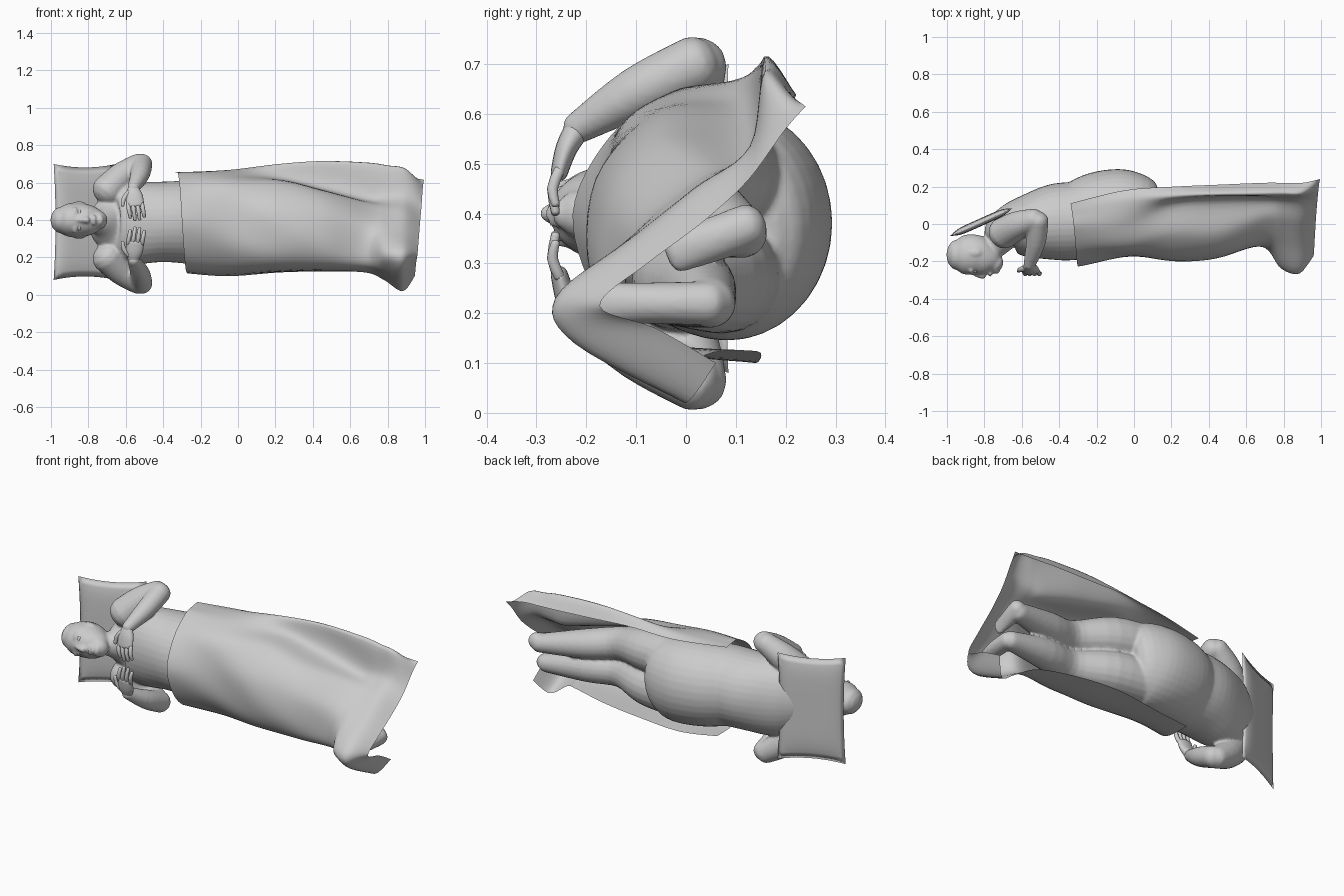
import bpy, bmesh, math
from mathutils import Vector

if "Cube" in bpy.data.objects:
    bpy.data.objects.remove(bpy.data.objects["Cube"])

GREY = bpy.data.materials.new("plain_grey")
GREY.diffuse_color = (0.6, 0.6, 0.6, 1)
GREY.use_nodes = True
GREY.node_tree.nodes["Principled BSDF"].inputs["Base Color"].default_value = GREY.diffuse_color
MID = 0.38  # body symmetry height for the arms


def spline(rows, k):
    """Catmull-Rom resample of a list of equal-length number rows."""
    rows = [Vector(r) for r in rows]
    out = []
    for i in range(len(rows) - 1):
        p0, p1, p2 = rows[max(i - 1, 0)], rows[i], rows[i + 1]
        p3 = rows[min(i + 2, len(rows) - 1)]
        for j in range(k):
            t = j / k
            out.append(0.5 * (2 * p1 + (p2 - p0) * t + (2 * p0 - 5 * p1 + 4 * p2 - p3) * t * t
                              + (3 * p1 - p0 - 3 * p2 + p3) * t ** 3))
    return out + [rows[-1]]


def finish(name, bm, recalc=True):
    if recalc:
        bmesh.ops.recalc_face_normals(bm, faces=bm.faces)
    for f in bm.faces:
        f.smooth = True
    me = bpy.data.meshes.new(name)
    bm.to_mesh(me)
    bm.free()
    me.materials.append(GREY)
    ob = bpy.data.objects.new(name, me)
    bpy.context.collection.objects.link(ob)
    return ob


def tube(bm, pts, ref=(0, 0, 1), n=20, k=4, flat=0.8):
    """Round-ended limb through (x, y, z, half width along ref, half depth)."""
    P = spline([p if len(p) == 5 else (*p, p[3]) for p in pts], k)
    C = [Vector(p[:3]) for p in P]
    rings = []
    last = len(P) - 1
    for i, p in enumerate(P):
        t = (C[min(i + 1, last)] - C[max(i - 1, 0)]).normalized()
        u = Vector(ref) - t * t.dot(Vector(ref))
        u.normalize()
        v = t.cross(u)
        steps = [(0, 1)]
        r = min(p[3], p[4]) * flat
        caps = [(r * math.sin(a), math.cos(a)) for a in (0.5, 1.0, 1.4)]
        if i == 0:
            steps = [(-o, s) for o, s in reversed(caps)] + steps
        elif i == last:
            steps = steps + caps
        for o, s in steps:
            rings.append([bm.verts.new(C[i] + t * o + u * (p[3] * s * math.cos(a)) + v * (p[4] * s * math.sin(a)))
                          for a in (2 * math.pi * q / n for q in range(n))])
    for A, B in zip(rings, rings[1:]):
        for q in range(n):
            bm.faces.new((A[q], A[(q + 1) % n], B[(q + 1) % n], B[q]))
    bm.faces.new(rings[0])
    bm.faces.new(rings[-1])


def ball(bm, c, s):
    new = bmesh.ops.create_uvsphere(bm, u_segments=20, v_segments=12, radius=1)["verts"]
    for v in new:
        v.co = Vector((c[i] + v.co[i] * s[i] for i in range(3)))


def side(p, top):
    """Mirror a point to the lower side of the body."""
    return p if top else (p[0], p[1], 2 * MID - p[2], *p[3:])


# Body: torso, neck and head merged with limbs by a remesh
bm = bmesh.new()
tube(bm, [(-.80, -.14, .395, .058, .06), (-.745, -.115, .39, .07, .07), (-.70, -.05, .385, .15, .11),
          (-.64, -.025, .385, .205, .145), (-.55, -.01, .385, .22, .175), (-.42, .01, .39, .215, .205),
          (-.30, .02, .39, .22, .21), (-.18, .06, .385, .232, .22), (-.06, .083, .38, .235, .212),
          (.02, .083, .38, .225, .185), (.06, .07, .375, .20, .15)], n=36, flat=.25)
HZ = .4
tube(bm, [(-.945, -.165, HZ, .072, .083), (-.91, -.165, HZ, .088, .104),
          (-.85, -.165, HZ, .093, .108), (-.80, -.185, HZ, .083, .094), (-.765, -.20, HZ, .068, .078),
          (-.74, -.215, HZ, .048, .05)], n=32)
# Face relief
tube(bm, [(-.855, -.266, HZ, .011), (-.82, -.278, HZ, .014), (-.803, -.278, HZ, .018, .015)])
ball(bm, (-.769, -.268, HZ), (.011, .013, .03))
ball(bm, (-.735, -.25, HZ), (.018, .018, .028))
for s in (-1, 1):
    ball(bm, (-.872, -.25, HZ + s * .038), (.013, .015, .034))   # brow
    ball(bm, (-.85, -.155, HZ + s * .09), (.033, .02, .010))     # ear
# Arms folded over the chest
for top in (True, False):
    tube(bm, [side(p, top) for p in ((-.70, -.05, .555, .085), (-.62, -.005, .635, .075), (-.53, .025, .70, .058))],
         ref=(0, 1, 0))
    tube(bm, [side(p, top) for p in ((-.515, .02, .70, .058), (-.525, -.1, .642, .052), (-.56, -.22, .57, .032))],
         ref=(1, 0, 0))
# Legs and feet
tube(bm, [(0, .08, .485, .12), (.2, .055, .475, .115), (.42, -.01, .43, .09), (.62, .045, .395, .08),
          (.87, .115, .36, .05)])
tube(bm, [(0, .08, .28, .12), (.2, .055, .275, .115), (.42, -.02, .265, .09), (.62, .02, .25, .08),
          (.87, .05, .22, .05)])
tube(bm, [(.88, .125, .375, .045), (.88, .06, .35, .045, .04), (.885, -.025, .322, .043, .02)])
tube(bm, [(.88, .05, .22, .045), (.87, -.07, .22, .042, .045), (.85, -.20, .22, .042, .02)])
body = finish("body", bm)
bpy.context.view_layer.objects.active = body
body.select_set(True)
m = body.modifiers.new("merge", "REMESH")
m.mode, m.voxel_size, m.use_smooth_shade = "VOXEL", .008, True
m2 = body.modifiers.new("soften", "SMOOTH")
m2.factor, m2.iterations = .5, 4
for name in ("merge", "soften"):
    bpy.ops.object.modifier_apply(modifier=name)
if not body.data.materials:
    body.data.materials.append(GREY)

# Closed eyes
bm = bmesh.new()
for s in (-1, 1):
    ball(bm, (-.849, -.25, HZ + s * .036), (.012, .012, .019))
finish("eyes", bm)

# Hands with separate fingers
for top in (True, False):
    bm = bmesh.new()
    tube(bm, [side(p, top) for p in ((-.56, -.218, .57, .03, .026), (-.555, -.24, .53, .045, .022),
                                     (-.55, -.255, .48, .048, .017))], ref=(1, 0, 0))
    for i, tip in enumerate((.415, .402, .404, .42)):
        x = -.588 + i * .025
        tube(bm, [side(p, top) for p in ((x, -.255, .485, .0115), (x + .006, -.268, .45, .0115),
                                         (x + .012, -.262, tip, .009))], ref=(1, 0, 0), n=10, k=2)
    tube(bm, [side(p, top) for p in ((-.585, -.235, .545, .016), (-.61, -.245, .515, .013),
                                     (-.617, -.25, .48, .010))], ref=(0, 1, 0), n=10, k=2)
    finish("left_hand" if top else "right_hand", bm)

# Blanket: rows along the body, each (top x, bottom x, then y, z pairs from top edge to bottom edge)
ROWS = [
    (-.34, -.27, .11, .655, .05, .655, -.03, .645, -.15, .56, -.225, .40, -.19, .25, -.08, .14, .10, .115),
    (-.05, -.05, .18, .65, .12, .668, .0, .645, -.12, .58, -.175, .42, -.155, .25, -.05, .13, .14, .10),
    (.22, .22, .20, .66, .15, .70, .10, .625, -.06, .60, -.18, .47, -.185, .25, -.08, .14, .15, .12),
    (.45, .45, .21, .65, .155, .715, .125, .575, -.05, .55, -.165, .43, -.175, .26, -.10, .15, .12, .125),
    (.69, .68, .22, .64, .16, .705, .13, .525, .02, .485, -.09, .38, -.125, .24, -.09, .15, .05, .12),
    (.80, .78, .22, .635, .16, .69, .13, .53, .02, .46, -.10, .36, -.235, .23, -.18, .15, -.02, .08),
    (.90, .88, .22, .63, .16, .67, .13, .53, .01, .44, -.12, .335, -.255, .23, -.22, .14, .0, .02),
    (.995, .945, .24, .615, .20, .57, .13, .47, .04, .39, -.08, .30, -.17, .215, -.06, .17, .06, .10),
]
bm = bmesh.new()
grid = []
for row in spline(ROWS, 8):
    pairs = [(row[2 + 2 * i], row[3 + 2 * i]) for i in range(8)]
    line = []
    cross = spline(pairs, 6)
    for j, (y, z) in enumerate(cross):
        f = j / (len(cross) - 1)
        x = row[0] + (row[1] - row[0]) * f
        fold = .004 * math.sin(14 * x + 20 * z) * math.sin(math.pi * f)
        line.append(bm.verts.new((x, y + fold, z)))
    grid.append(line)
for A, B in zip(grid, grid[1:]):
    for j in range(len(A) - 1):
        bm.faces.new((A[j], A[j + 1], B[j + 1], B[j]))
bmesh.ops.recalc_face_normals(bm, faces=bm.faces)
if sum(f.normal.y for f in bm.faces) > 0:
    bmesh.ops.reverse_faces(bm, faces=bm.faces)
finish("blanket", bm, recalc=False)

# Pillow: tilted thin cushion with pinched corners and a dented back
bm = bmesh.new()
N = 16
along = Vector((.335, .15, 0))
normal = Vector((-.15, .335, 0)).normalized()
centre = Vector((-.818, .01, .39))
for sgn in (-1, 1):
    V = []
    for i in range(N + 1):
        u = 2 * i / N - 1
        line = []
        for j in range(N + 1):
            v = 2 * j / N - 1
            pu = u * (1 - .06 * (1 - v * v))
            pv = v * (1 - .06 * (1 - u * u))
            h = .02 * (1 - u ** 6) * (1 - v ** 6)
            line.append(bm.verts.new(centre + along * (pu / 2) + Vector((0, 0, pv * .31)) + normal * (h * sgn)))
        V.append(line)
    for i in range(N):
        for j in range(N):
            bm.faces.new((V[i][j], V[i + 1][j], V[i + 1][j + 1], V[i][j + 1]))
bmesh.ops.remove_doubles(bm, verts=bm.verts, dist=1e-5)
finish("pillow", bm)
